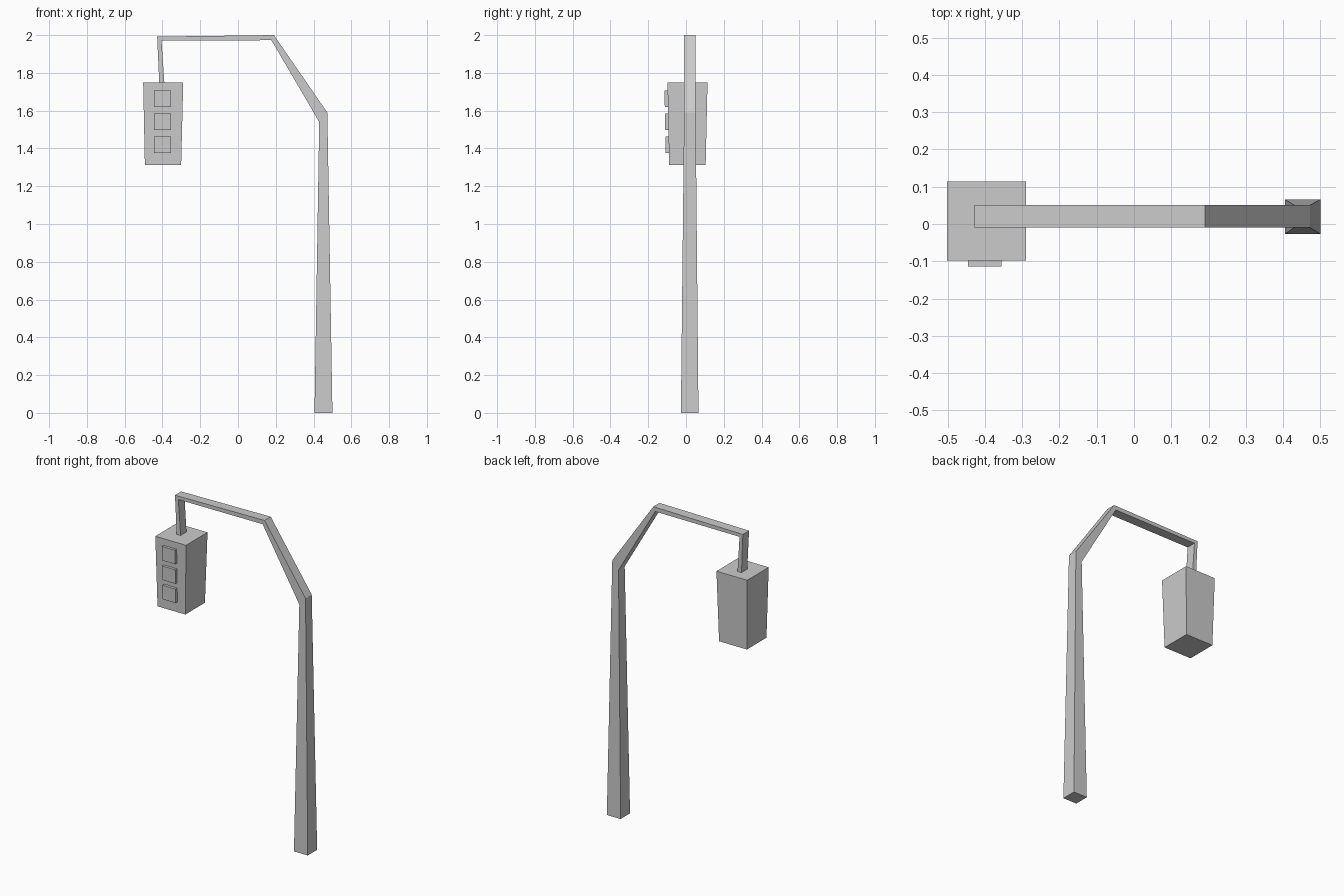
import bpy, bmesh

if "Cube" in bpy.data.objects:
    bpy.data.objects.remove(bpy.data.objects["Cube"])


def loft(name, rings):
    """Join successive four-cornered rings into a closed, flat-faced solid."""
    bm = bmesh.new()
    loops = [[bm.verts.new(p) for p in ring] for ring in rings]
    for a, b in zip(loops, loops[1:]):
        for i in range(4):
            j = (i + 1) % 4
            bm.faces.new((a[i], a[j], b[j], b[i]))
    bm.faces.new(loops[0][::-1])
    bm.faces.new(loops[-1])
    bmesh.ops.recalc_face_normals(bm, faces=bm.faces)
    mesh = bpy.data.meshes.new(name)
    bm.to_mesh(mesh)
    bm.free()
    obj = bpy.data.objects.new(name, mesh)
    bpy.context.collection.objects.link(obj)
    return obj


def section(inner, outer, y0, y1):
    """Pole cross-section from its inner and outer (x, z) points."""
    (xi, zi), (xo, zo) = inner, outer
    return [(xi, y0, zi), (xo, y0, zo), (xo, y1, zo), (xi, y1, zi)]


def level(x0, x1, y0, y1, z):
    return [(x0, y0, z), (x1, y0, z), (x1, y1, z), (x0, y1, z)]


# Tapered pole, slanted bend, overhead arm and hanger
loft("bent_pole", [
    section((0.405, 0), (0.50, 0), -0.027, 0.066),
    section((0.43, 1.54), (0.473, 1.59), -0.01, 0.051),
    section((0.177, 1.973), (0.19, 2.0), -0.01, 0.051),
    section((-0.405, 1.971), (-0.428, 1.992), -0.01, 0.051),
    section((-0.39, 1.749), (-0.417, 1.749), -0.008, 0.049),
])

# Signal housing, slightly narrower at the bottom
loft("signal_housing", [
    level(-0.493, -0.301, -0.089, 0.104, 1.312),
    level(-0.502, -0.29, -0.098, 0.114, 1.75),
])


# Three square lamps following the slope of the front face
def face_y(z):
    return -0.089 - 0.009 * (z - 1.312) / 0.438


for name, z0 in (("top_lamp", 1.62), ("middle_lamp", 1.497), ("bottom_lamp", 1.376)):
    z1 = z0 + 0.088
    loft(name, [
        level(-0.445, -0.355, face_y(z) - 0.017, face_y(z) + 0.005, z)
        for z in (z0, z1)
    ])
